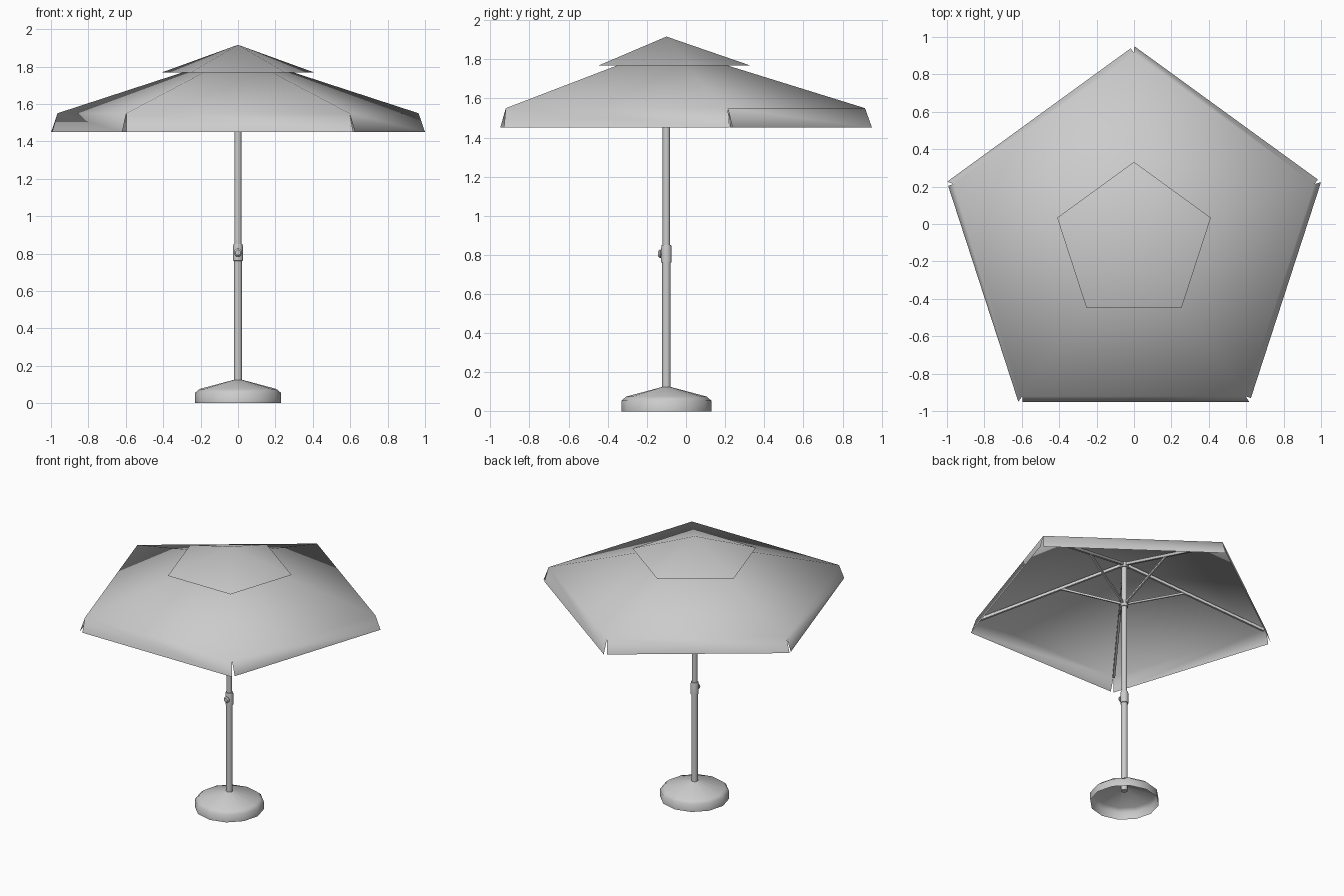
import bpy, bmesh, math
from math import sin, cos, radians
from mathutils import Vector

if "Cube" in bpy.data.objects:
    bpy.data.objects.remove(bpy.data.objects["Cube"])

AXIS_Y = -0.1  # pole axis
ANGLES = [radians(90 + 72 * i) for i in range(5)]


def at(r, a, z):
    return Vector((r * cos(a), AXIS_Y + r * sin(a), z))


def make(name, verts, faces, angle=70):
    me = bpy.data.meshes.new(name)
    me.from_pydata([tuple(v) for v in verts], [], faces)
    bm = bmesh.new()
    bm.from_mesh(me)
    bmesh.ops.recalc_face_normals(bm, faces=bm.faces)
    bm.to_mesh(me)
    bm.free()
    ob = bpy.data.objects.new(name, me)
    bpy.context.collection.objects.link(ob)
    bpy.ops.object.select_all(action='DESELECT')
    ob.select_set(True)
    bpy.context.view_layer.objects.active = ob
    bpy.ops.object.shade_smooth_by_angle(angle=radians(angle))
    return ob


def lathe(name, profile, sides, angle=50):
    """Revolve (radius, z) points around the pole axis."""
    verts = [at(r, 2 * math.pi * k / sides, z) for r, z in profile for k in range(sides)]
    faces = [(i * sides + k, i * sides + (k + 1) % sides,
              (i + 1) * sides + (k + 1) % sides, (i + 1) * sides + k)
             for i in range(len(profile) - 1) for k in range(sides)]
    return make(name, verts, faces, angle)


def bar(name, p, q, w, h):
    """Rectangular bar between two points."""
    d = (q - p).normalized()
    s = d.cross(Vector((0, 0, 1))).normalized() * w / 2
    u = s.cross(d).normalized() * h / 2
    verts = [c + a * s + b * u for c in (p, q) for a, b in ((-1, -1), (1, -1), (1, 1), (-1, 1))]
    faces = [(0, 1, 2, 3), (4, 5, 6, 7)] + [(i, (i + 1) % 4, (i + 1) % 4 + 4, i + 4) for i in range(4)]
    return make(name, verts, faces, 30)


# Main canopy with five hanging flaps, slit at the corners
verts = [at(0, 0, 1.865)] + [at(1.015, a, 1.55) for a in ANGLES]
faces = []
for i in range(5):
    j = (i + 1) % 5
    faces.append((0, 1 + i, 1 + j))
    p, q = at(1.052, ANGLES[i], 1.45), at(1.052, ANGLES[j], 1.45)
    d = (q - p).normalized()
    n = len(verts)
    verts += [p + d * 0.022, q - d * 0.002]
    faces.append((1 + i, n, n + 1, 1 + j))
make("canopy", verts, faces)

# Upper vent cap
make("vent_cap", [at(0, 0, 1.916)] + [at(0.432, a, 1.767) for a in ANGLES],
     [(0, 1 + i, 1 + (i + 1) % 5) for i in range(5)])

# Ribs and struts
for i, a in enumerate(ANGLES):
    bar(f"rib_{i + 1}", at(0.015, a, 1.825), at(1.0, a, 1.54), 0.016, 0.02)
    bar(f"strut_{i + 1}", at(0.02, a, 1.53), at(0.43, a, 1.70), 0.011, 0.014)

# Poles, hubs and joint sleeve
lathe("lower_pole", [(0, 0.09), (0.022, 0.09), (0.022, 0.8), (0, 0.8)], 16)
lathe("upper_pole", [(0, 0.78), (0.019, 0.78), (0.019, 1.84), (0, 1.84)], 16)
lathe("joint_sleeve", [(0.02, 0.76), (0.027, 0.762), (0.027, 0.835), (0.024, 0.85), (0.018, 0.85)], 16)
lathe("runner_hub", [(0.018, 1.50), (0.026, 1.50), (0.026, 1.515), (0.022, 1.52),
                     (0.022, 1.53), (0.027, 1.535), (0.027, 1.545), (0.018, 1.545)], 16)
lathe("top_hub", [(0.018, 1.80), (0.028, 1.80), (0.028, 1.835), (0.0, 1.84)], 16)

# Clamp knob on the front of the sleeve
knob = [(0.008, -0.02), (0.008, -0.03), (0.021, -0.031), (0.022, -0.037), (0.014, -0.045), (0, -0.046)]
S = 12
kv = [Vector((r * cos(2 * math.pi * k / S), AXIS_Y + y + 0.003, 0.805 + r * sin(2 * math.pi * k / S)))
      for r, y in knob for k in range(S)]
kf = [(i * S + k, i * S + (k + 1) % S, (i + 1) * S + (k + 1) % S, (i + 1) * S + k)
      for i in range(len(knob) - 1) for k in range(S)]
make("clamp_knob", kv, kf, 40)

# Hollow base shell, open underneath
lathe("base", [(0.23, 0), (0.23, 0.055), (0.205, 0.076), (0.022, 0.125)], 12, 60)
